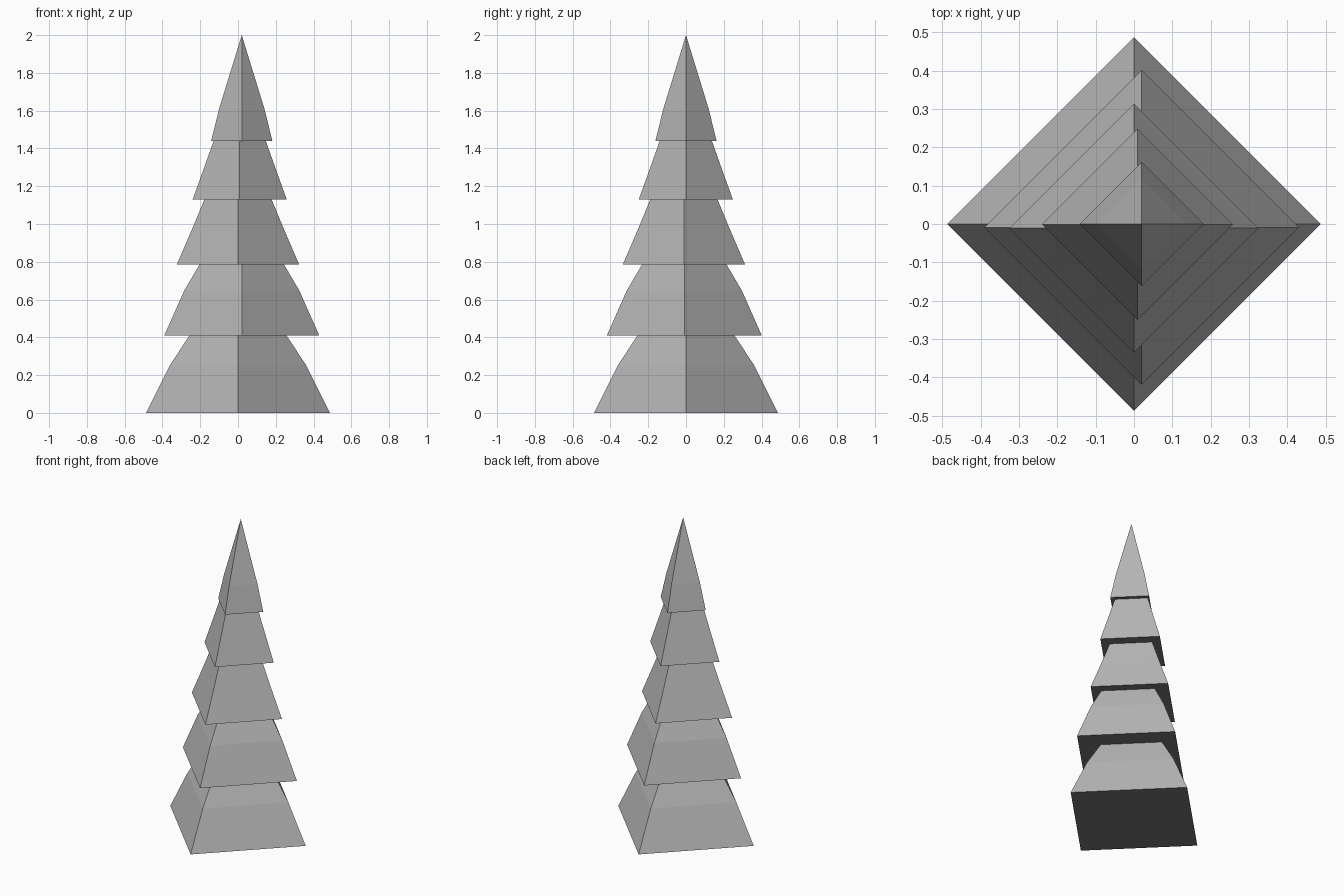
import bpy, bmesh, math

if "Cube" in bpy.data.objects:
    bpy.data.objects.remove(bpy.data.objects["Cube"])


def flat_colour(name, value):
    mat = bpy.data.materials.new(name)
    mat.diffuse_color = (value, value, value, 1.0)
    mat.use_nodes = True
    mat.node_tree.nodes["Principled BSDF"].inputs["Base Color"].default_value = mat.diffuse_color
    return mat


# Mid grey slopes, dark grey undersides
slope_grey = flat_colour("mid_grey", 0.472)
under_grey = flat_colour("dark_grey", 0.18)


def make_tier(name, centre, rings):
    """Four-sided tier with corners on the axes; rings are (radius, z)."""
    bm = bmesh.new()
    loops = []
    for r, z in rings:
        if r == 0:
            loops.append([bm.verts.new((centre[0], centre[1], z))] * 4)
            continue
        loops.append([bm.verts.new((centre[0] + r * math.cos(i * math.pi / 2),
                                    centre[1] + r * math.sin(i * math.pi / 2), z))
                      for i in range(4)])
    # Sloping sides
    for low, high in zip(loops, loops[1:]):
        for i in range(4):
            j = (i + 1) % 4
            corners = [low[i], low[j], high[j], high[i]]
            bm.faces.new(list(dict.fromkeys(corners)))
    # Flat underside, and a lid where the tier is cut off by the next one
    bm.faces.new(loops[0][::-1])
    if rings[-1][0] > 0:
        bm.faces.new(loops[-1])
    bmesh.ops.recalc_face_normals(bm, faces=bm.faces)
    # Faces pointing straight down are dark
    for face in bm.faces:
        face.material_index = 1 if face.normal.z < -0.9 else 0
    mesh = bpy.data.meshes.new(name)
    bm.to_mesh(mesh)
    bm.free()
    mesh.materials.append(slope_grey)
    mesh.materials.append(under_grey)
    obj = bpy.data.objects.new(name, mesh)
    bpy.context.collection.objects.link(obj)


# Stacked tiers, each slightly off-centre, bottom to top
make_tier("bottom_tier", (0, 0), [(0.487, 0), (0.362, 0.25), (0.257, 0.41)])
make_tier("lower_tier", (0.02, -0.009), [(0.41, 0.41), (0.305, 0.647), (0.224, 0.785)])
make_tier("middle_tier", (0, -0.011), [(0.324, 0.785), (0.24, 0.98), (0.178, 1.13)])
make_tier("upper_tier", (0.009, -0.001), [(0.249, 1.13), (0.186, 1.305), (0.138, 1.44)])
make_tier("top_tier", (0.02, 0), [(0.162, 1.44), (0.12, 1.61), (0, 2.0)])
